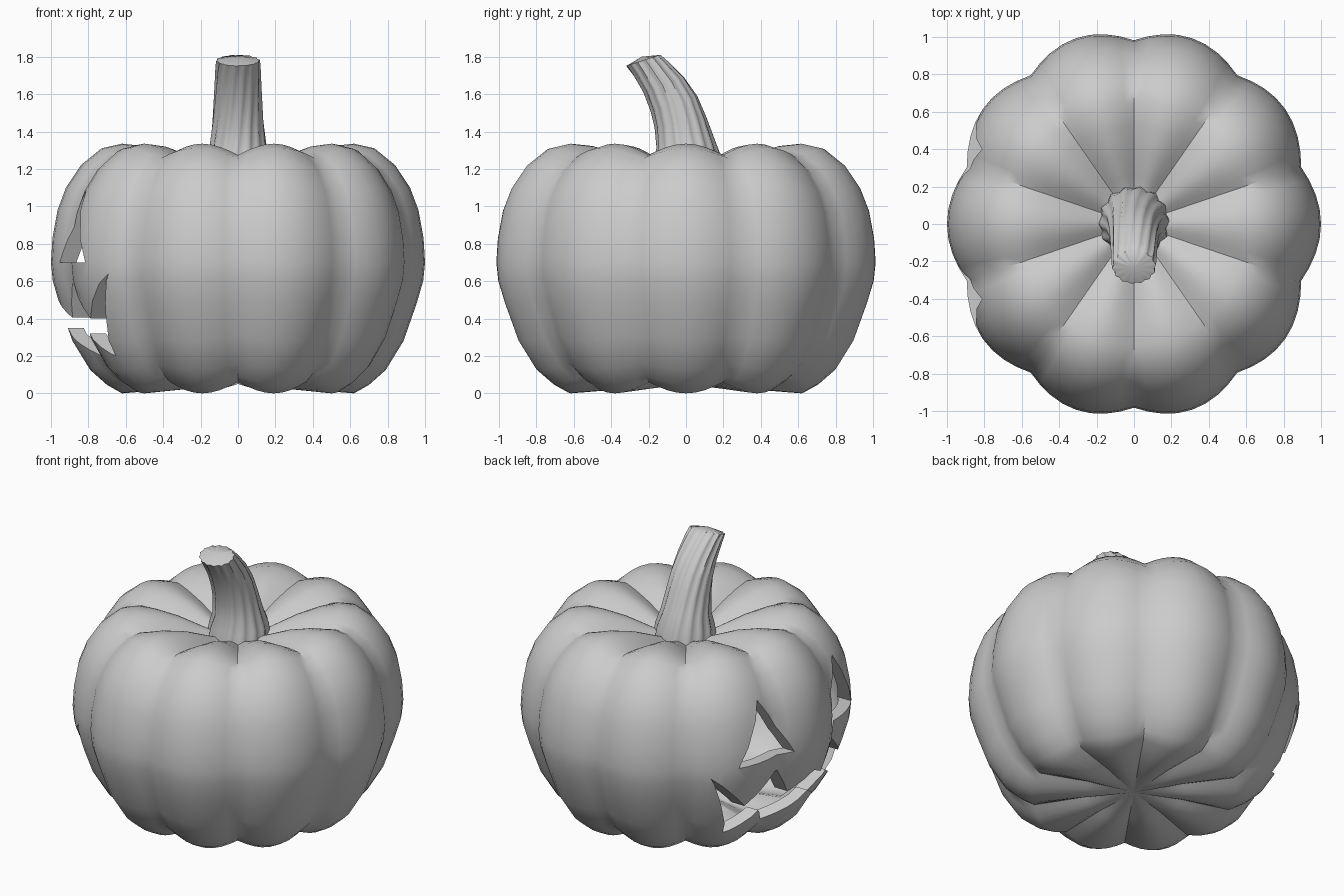
import bpy, bmesh
from math import sin, cos, pi, radians, hypot

if "Cube" in bpy.data.objects:
    bpy.data.objects.remove(bpy.data.objects["Cube"])


def make_object(name, bm):
    bmesh.ops.recalc_face_normals(bm, faces=bm.faces[:])
    mesh = bpy.data.meshes.new(name)
    bm.to_mesh(mesh)
    bm.free()
    ob = bpy.data.objects.new(name, mesh)
    bpy.context.collection.objects.link(ob)
    return ob


def activate(ob):
    bpy.ops.object.select_all(action='DESELECT')
    ob.select_set(True)
    bpy.context.view_layer.objects.active = ob


def loft(name, rings, bottom, top):
    """Skin closed rings together and fan both ends to a pole."""
    bm = bmesh.new()
    loops = [[bm.verts.new(p) for p in ring] for ring in rings]
    n = len(loops[0])
    for a, b in zip(loops, loops[1:]):
        for i in range(n):
            j = (i + 1) % n
            bm.faces.new((a[i], a[j], b[j], b[i]))
    for loop, pole in ((loops[0], bottom), (loops[-1], top)):
        p = bm.verts.new(pole)
        for i in range(n):
            bm.faces.new((loop[i], loop[(i + 1) % n], p))
    return make_object(name, bm)


# Pumpkin body: ten lobes, grooves pushed in along the profile normal
profile = [(.3, .026), (.62, 0), (.70, .045), (.79, .125), (.885, .28), (.955, .48),
           (.99, .6), (1, .7), (.992, .83), (.965, .98), (.92, 1.1), (.84, 1.22), (.73, 1.31),
           (.62, 1.335), (.5, 1.322), (.36, 1.28), (.24, 1.225), (.12, 1.17)]
SEG = 80
rings = []
for k, (r, z) in enumerate(profile):
    r0, z0 = profile[max(k - 1, 0)]
    r1, z1 = profile[min(k + 1, len(profile) - 1)]
    length = hypot(r1 - r0, z1 - z0)
    nr, nz = (z1 - z0) / length, -(r1 - r0) / length
    fade = min(1, r / .45)
    ring = []
    for i in range(SEG):
        a = 2 * pi * i / SEG
        d = .06 * fade * (1 - abs(cos(5 * a)))
        rr = r - nr * d
        ring.append((rr * cos(a), rr * sin(a) * 1.045, z - nz * d))
    rings.append(ring)
pumpkin = loft("pumpkin_body", rings, (0, 0, .05), (0, 0, 1.14))
shell = pumpkin.modifiers.new("shell", 'SOLIDIFY')
shell.thickness = .08
shell.offset = -1


# Carved face on the -x side: two eyes and a toothed mouth
def cutter(name, outline):
    bm = bmesh.new()
    f = bm.faces.new([bm.verts.new((-1.3, y, z)) for y, z in outline])
    ext = bmesh.ops.extrude_face_region(bm, geom=[f])['geom']
    verts = [v for v in ext if isinstance(v, bmesh.types.BMVert)]
    bmesh.ops.translate(bm, vec=(1.0, 0, 0), verts=verts)
    ob = make_object(name, bm)
    ob.hide_render = True
    return ob


eye = [(.2, .7), (.6, .7), (.4, 1.085)]
half_top = [(.72, .64), (.5, .4), (.29, .59), (.18, .405)]
half_low = [(.54, .2), (.36, .32), (.25, .2)]


def mirror(points):
    return [(-y, z) for y, z in reversed(points)]


mouth = (half_top + [(0, .5)] + mirror(half_top) +
         [(-y, z) for y, z in half_low] + [(0, .35)] + half_low[::-1])
cutters = [cutter("eye_cutter_left", eye), cutter("eye_cutter_right", mirror(eye)),
           cutter("mouth_cutter", mouth)]
for c in cutters:
    m = pumpkin.modifiers.new(c.name, 'BOOLEAN')
    m.operation = 'DIFFERENCE'
    m.solver = 'EXACT'
    m.object = c
activate(pumpkin)
for m in list(pumpkin.modifiers):
    bpy.ops.object.modifier_apply(modifier=m.name)
for c in cutters:
    bpy.data.objects.remove(c)
activate(pumpkin)
bpy.ops.object.shade_smooth_by_angle(angle=radians(40))

# Stem: ribbed, tapering and bending to the front (y, z, tilt, x radius, y radius)
path = [(.01, 1.14, 0, .19, .19), (.01, 1.24, 2, .175, .18), (0, 1.33, 6, .147, .152),
        (-.03, 1.45, 12, .133, .135), (-.065, 1.55, 18, .126, .126),
        (-.12, 1.65, 22, .12, .112), (-.19, 1.74, 20, .116, .098), (-.228, 1.78, 18, .113, .093)]
stem_rings = []
for k, (y, z, tilt, rx, ry) in enumerate(path):
    t = radians(tilt)
    ring = []
    for i in range(56):
        a = 2 * pi * i / 56
        rib = 1 + .045 * cos(14 * a)
        b = a + .08 * k
        u, v = rx * rib * cos(b), ry * rib * sin(b)
        ring.append((u, y + v * cos(t), z + v * sin(t)))
    stem_rings.append(ring)
stem = loft("stem", stem_rings, (0, .01, 1.13), (0, -.237, 1.80))
activate(stem)
bpy.ops.object.shade_smooth_by_angle(angle=radians(50))
